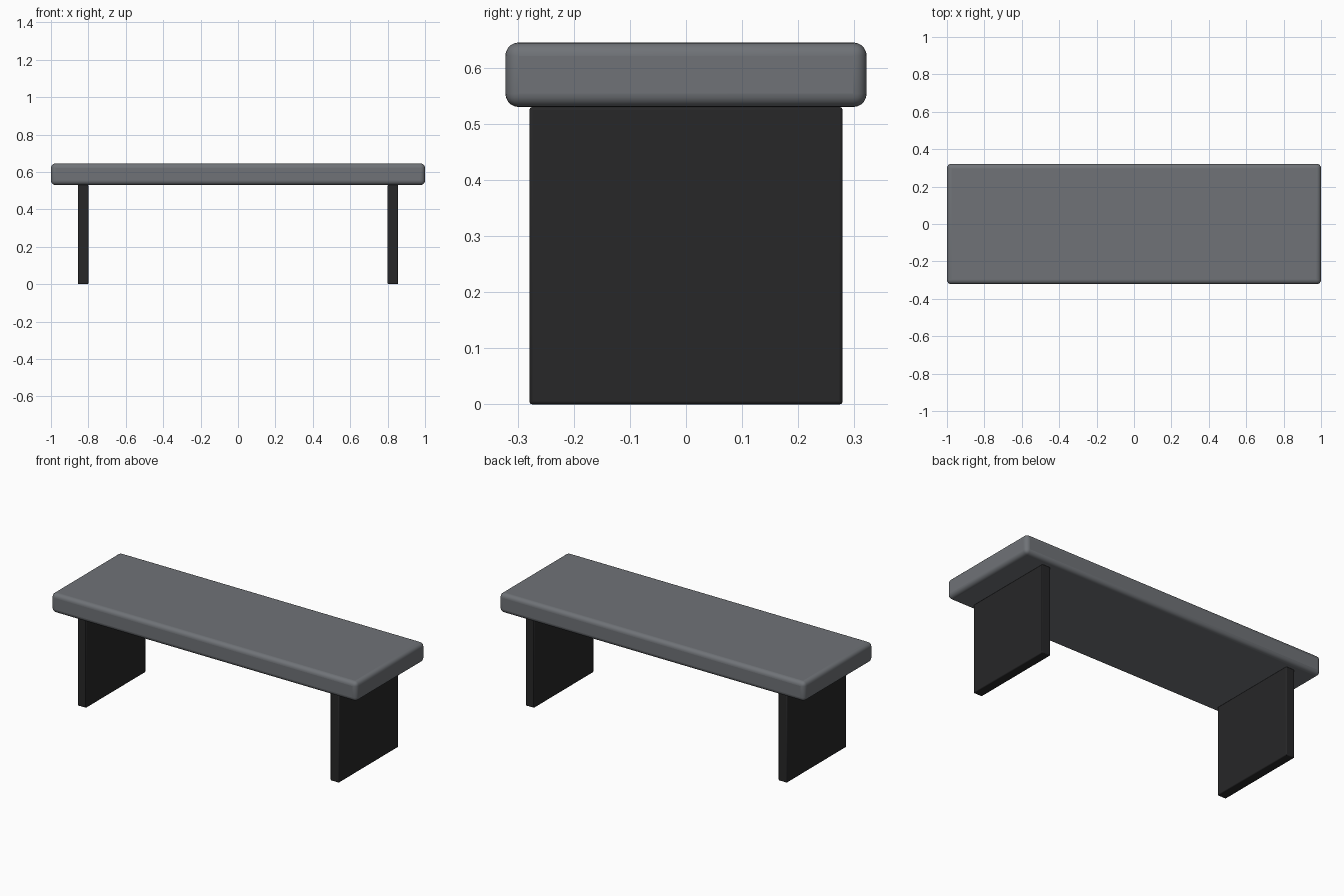
import bpy
import math

if "Cube" in bpy.data.objects:
    bpy.data.objects.remove(bpy.data.objects["Cube"])


def material(name, color):
    mat = bpy.data.materials.new(name)
    mat.diffuse_color = (*color, 1)
    mat.use_nodes = True
    mat.node_tree.nodes["Principled BSDF"].inputs["Base Color"].default_value = mat.diffuse_color
    return mat


def rounded_box(name, center, size, radius, segments, mat):
    bpy.ops.mesh.primitive_cube_add(size=1, location=center)
    obj = bpy.context.object
    obj.name = name
    obj.scale = size
    bpy.ops.object.transform_apply(location=False, rotation=False, scale=True)
    bevel = obj.modifiers.new("rounded_edges", 'BEVEL')
    bevel.width = radius
    bevel.segments = segments
    bevel.limit_method = 'ANGLE'
    obj.data.materials.append(mat)
    bpy.ops.object.shade_smooth_by_angle(angle=math.radians(35))
    return obj


cushion_grey = material("cushion_grey", (0.16, 0.17, 0.185))
leg_black = material("leg_black", (0.02, 0.02, 0.021))

# Thick padded seat slab
rounded_box("seat", (0, 0, 0.5875), (2.0, 0.644, 0.115), 0.024, 5, cushion_grey)

# Panel legs, one near each end
for side, x in (("left", -0.828), ("right", 0.828)):
    rounded_box(side + "_leg", (x, 0, 0.265), (0.056, 0.558, 0.53), 0.005, 2, leg_black)
